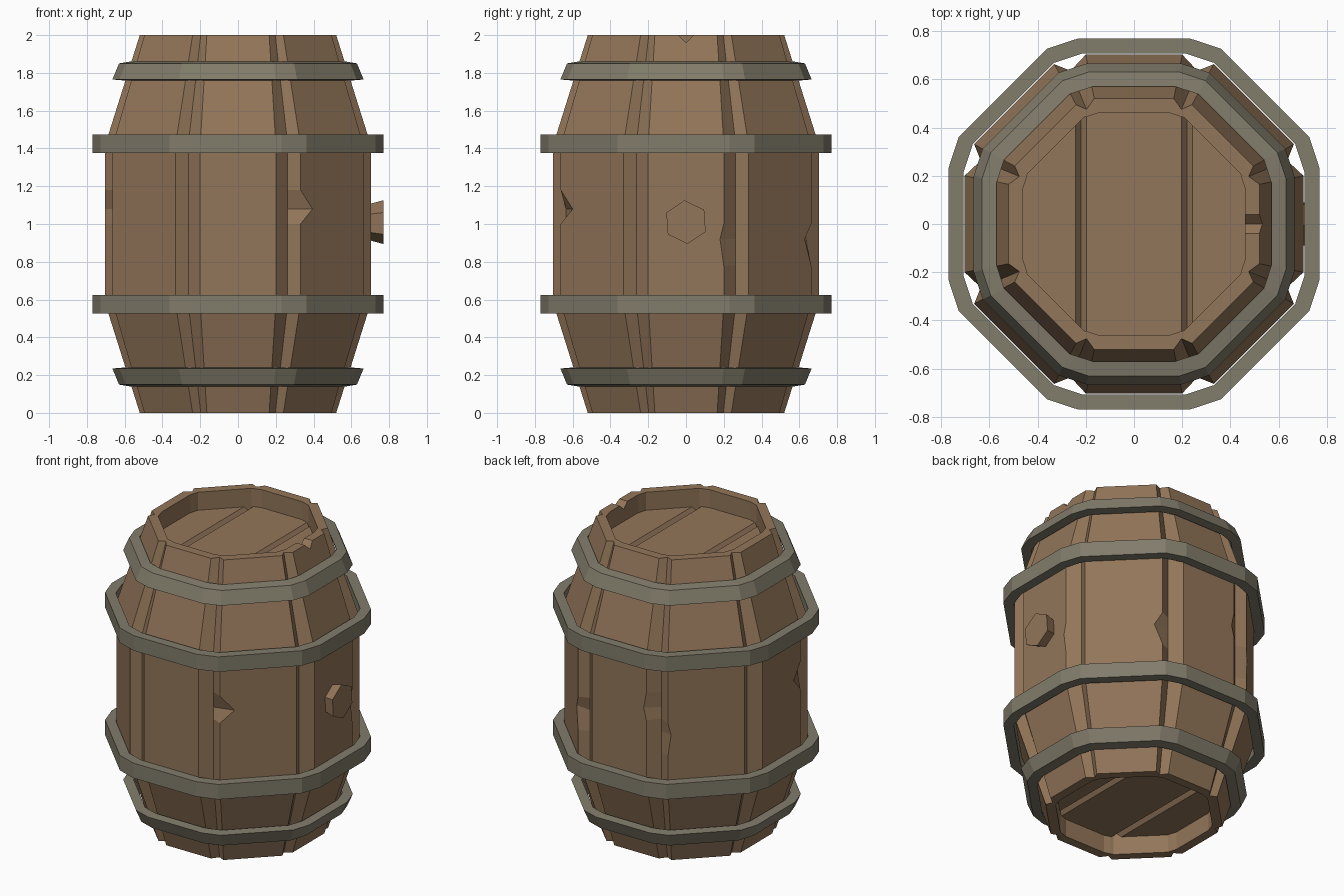
import bpy, bmesh, math
from mathutils import Vector, Matrix

if "Cube" in bpy.data.objects:
    bpy.data.objects.remove(bpy.data.objects["Cube"])


def material(name, rgb):
    m = bpy.data.materials.new(name)
    m.diffuse_color = (*rgb, 1)
    m.use_nodes = True
    m.node_tree.nodes["Principled BSDF"].inputs["Base Color"].default_value = m.diffuse_color
    return m


WOOD = material("brown wood", (0.29, 0.18, 0.10))
IRON = material("grey iron", (0.22, 0.20, 0.145))


def finish(name, bm, mat):
    bmesh.ops.recalc_face_normals(bm, faces=bm.faces)
    me = bpy.data.meshes.new(name)
    bm.to_mesh(me)
    bm.free()
    me.materials.append(mat)
    ob = bpy.data.objects.new(name, me)
    bpy.context.collection.objects.link(ob)
    return ob


def ring(bm, a, z, wc, wd, groove=None, chips={}):
    """Octagon of eight staves; wc/wd = half widths of straight/diagonal sides."""
    out = []
    for k in range(8):
        t = k * math.pi / 4
        n, s = Vector((math.cos(t), math.sin(t), 0)), Vector((-math.sin(t), math.cos(t), 0))
        w = wd if k % 2 else wc
        for side in (-1, 1):
            p = n * a + s * side * (w - chips.get((k, side), 0))
            out.append(bm.verts.new((p.x, p.y, z)))
        if groove:
            g = t + math.pi / 8
            out.append(bm.verts.new((groove * math.cos(g), groove * math.sin(g), z)))
    return out


def bridge(bm, loops, closed=False):
    pairs = list(zip(loops, loops[1:])) + ([(loops[-1], loops[0])] if closed else [])
    for a, b in pairs:
        for i in range(len(a)):
            j = (i + 1) % len(a)
            bm.faces.new((a[i], a[j], b[j], b[i]))


# Barrel staves: grooved octagonal wall with recessed ends
bm = bmesh.new()
END = (0.52, 0.165, 0.18, 0.515)
MID = (0.703, 0.20, 0.235, 0.688)
INNER = (0.46, 0.15, 0.165, 0.485)
# chipped stave edges at mid height: (stave, side) -> how far the edge is bitten
LOW = {(1, 1): 0.05, (3, -1): 0.02, (0, 1): 0.02}
HIGH = {(7, -1): 0.09, (4, 1): 0.07, (2, 1): 0.02}


def srow(spec, z, chips={}):
    a, wc, wd, g = spec
    return ring(bm, a, z, wc, wd, g, chips)


loops = [srow(INNER, 0.155), srow(INNER, 0), srow(END, 0), srow(MID, 0.58),
         srow(MID, 0.78), srow(MID, 0.92, LOW), srow(MID, 1.0), srow(MID, 1.08, HIGH),
         srow(MID, 1.18), srow(MID, 1.42), srow(END, 2), srow(INNER, 2), srow(INNER, 1.845)]
bridge(bm, loops)
bm.faces.new(loops[0])
bm.faces.new(loops[-1])
staves = finish("staves", bm, WOOD)

# Small nicks cut in the top rim
for ang, off in ((0, 0.0), (225, 0.02)):
    bm = bmesh.new()
    bmesh.ops.create_cone(bm, cap_ends=True, segments=4, radius1=0.045, radius2=0.045, depth=0.3)
    t = math.radians(ang)
    pos = Vector((0.49 * math.cos(t) - off * math.sin(t), 0.49 * math.sin(t) + off * math.cos(t), 2.005))
    bm.transform(Matrix.Translation(pos) @ Matrix.Rotation(t, 4, 'Z') @ Matrix.Rotation(math.pi / 2, 4, 'Y'))
    cutter = finish("nick_cutter", bm, WOOD)
    cutter.hide_render = True
    mod = staves.modifiers.new("nick", 'BOOLEAN')
    mod.operation, mod.solver, mod.object = 'DIFFERENCE', 'EXACT', cutter
    bpy.context.view_layer.objects.active = staves
    bpy.ops.object.modifier_apply(modifier="nick")
    bpy.data.objects.remove(cutter)

# Plank lids with two V grooves, top and bottom
A = 0.475
for name, z, d in (("top_lid", 1.88, -0.028), ("bottom_lid", 0.12, 0.028)):
    bm = bmesh.new()
    rows = []
    for x in (-A, -0.243, -0.22, -0.197, 0.197, 0.22, 0.243, A):
        y = min(A, A * math.sqrt(2) - abs(x))
        zz = z + (d if abs(x) == 0.22 else 0)
        rows.append((bm.verts.new((x, -y, zz)), bm.verts.new((x, y, zz))))
    for a, b in zip(rows, rows[1:]):
        f = bm.faces.new((a[0], b[0], b[1], a[1]))
    ob = finish(name, bm, WOOD)
    if ob.data.polygons[3].normal.z * d > 0:
        ob.data.flip_normals()

# Iron hoops: sections as (radius, height)
UPPER = [(0.63, 1.85), (0.665, 1.765), (0.605, 1.76), (0.57, 1.86)]
MIDDLE = [(0.77, 1.475), (0.77, 1.375), (0.708, 1.375), (0.708, 1.475)]
for level, section in (("outer", UPPER), ("middle", MIDDLE)):
    for end in ("upper", "lower"):
        bm = bmesh.new()
        rows = [ring(bm, a, z if end == "upper" else 2 - z, 0.30 * a, 0.335 * a) for a, z in section]
        bridge(bm, rows, closed=True)
        finish(f"{end}_{level}_hoop", bm, IRON)

# Hexagonal bung on the right side
bm = bmesh.new()
bmesh.ops.create_cone(bm, cap_ends=True, segments=6, radius1=0.092, radius2=0.116, depth=0.09)
bm.transform(Matrix.Translation((0.725, 0, 1.01)) @ Matrix.Rotation(math.radians(4), 4, 'X')
             @ Matrix.Rotation(math.pi / 2, 4, 'Y') @ Matrix.Rotation(math.pi / 2, 4, 'Z'))
finish("bung", bm, WOOD)
